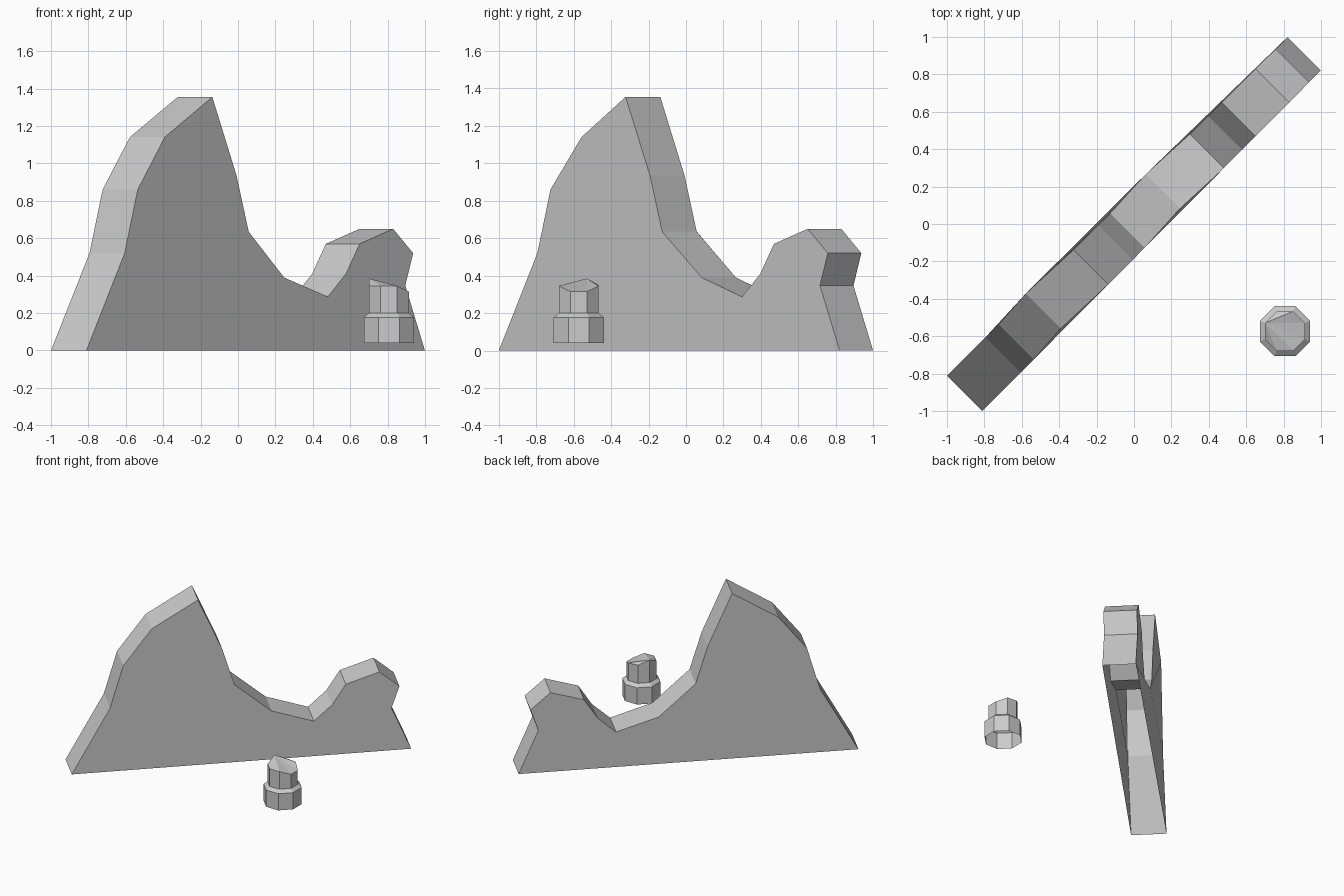
import bpy, bmesh, math
from mathutils import Vector

cube = bpy.data.objects.get("Cube")
if cube:
    bpy.data.objects.remove(cube, do_unlink=True)

# One stone grey for everything
stone = bpy.data.materials.new("stone_grey")
stone.use_nodes = True
grey = (0.6, 0.6, 0.6, 1)
stone.diffuse_color = grey
stone.node_tree.nodes["Principled BSDF"].inputs["Base Color"].default_value = grey


def make_object(name, bm):
    bmesh.ops.recalc_face_normals(bm, faces=bm.faces)
    mesh = bpy.data.meshes.new(name)
    bm.to_mesh(mesh)
    bm.free()
    mesh.materials.append(stone)
    obj = bpy.data.objects.new(name, mesh)
    bpy.context.collection.objects.link(obj)
    return obj


def orient_outward(bm, centre):
    # Open shells: make sure normals point away from the centre
    total = sum((f.calc_center_median() - centre).dot(f.normal) * f.calc_area() for f in bm.faces)
    if total < 0:
        bmesh.ops.reverse_faces(bm, faces=bm.faces)


# Diagonal rock wall: (position along diagonal, height, sideways shift)
outline = [
    (-0.905, 0, 0), (-0.70, 0.52, 0), (-0.63, 0.86, 0), (-0.475, 1.14, -0.01),
    (-0.23, 1.355, 0), (-0.10, 0.935, 0), (-0.035, 0.635, 0), (0.165, 0.39, -0.01),
    (0.39, 0.287, 0), (0.487, 0.41, 0), (0.56, 0.57, 0), (0.74, 0.65, 0),
    (0.847, 0.52, 0), (0.805, 0.347, 0), (0.91, 0, 0),
]
bm = bmesh.new()
sides = []
for sign in (1, -1):
    row = []
    for t, z, shift in outline:
        offset = sign * (0.092 - 0.003 * t) + shift
        row.append(bm.verts.new((t + offset, t - offset, z)))
    bm.faces.new(row)
    sides.append(row)
front, back = sides
for i in range(len(outline) - 1):
    bm.faces.new((front[i], front[i + 1], back[i + 1], back[i]))
bmesh.ops.recalc_face_normals(bm, faces=bm.faces)
orient_outward(bm, Vector((0, 0, 0.4)))
make_object("rock_wall", bm)

# Small octagonal stump with a broken, slanted top
centre = Vector((0.807, -0.573, 0))
top_heights = [0.315, 0.345, 0.35, 0.385, 0.345, 0.345, 0.345, 0.315]
bm = bmesh.new()
rings = []
for radius, heights in ((0.145, [0.04] * 8), (0.145, [0.177] * 8),
                        (0.115, [0.2] * 8), (0.115, top_heights)):
    ring = []
    for k, z in enumerate(heights):
        a = math.radians(22.5 + 45 * k)
        ring.append(bm.verts.new(centre + Vector((radius * math.cos(a), radius * math.sin(a), z))))
    rings.append(ring)
for low, high in zip(rings, rings[1:]):
    for k in range(8):
        n = (k + 1) % 8
        bm.faces.new((low[k], low[n], high[n], high[k]))
# Fan of facets spreading from the highest corner
top = rings[-1]
for k in range(1, 7):
    bm.faces.new((top[3], top[(3 + k) % 8], top[(4 + k) % 8]))
make_object("rock_stump", bm)
